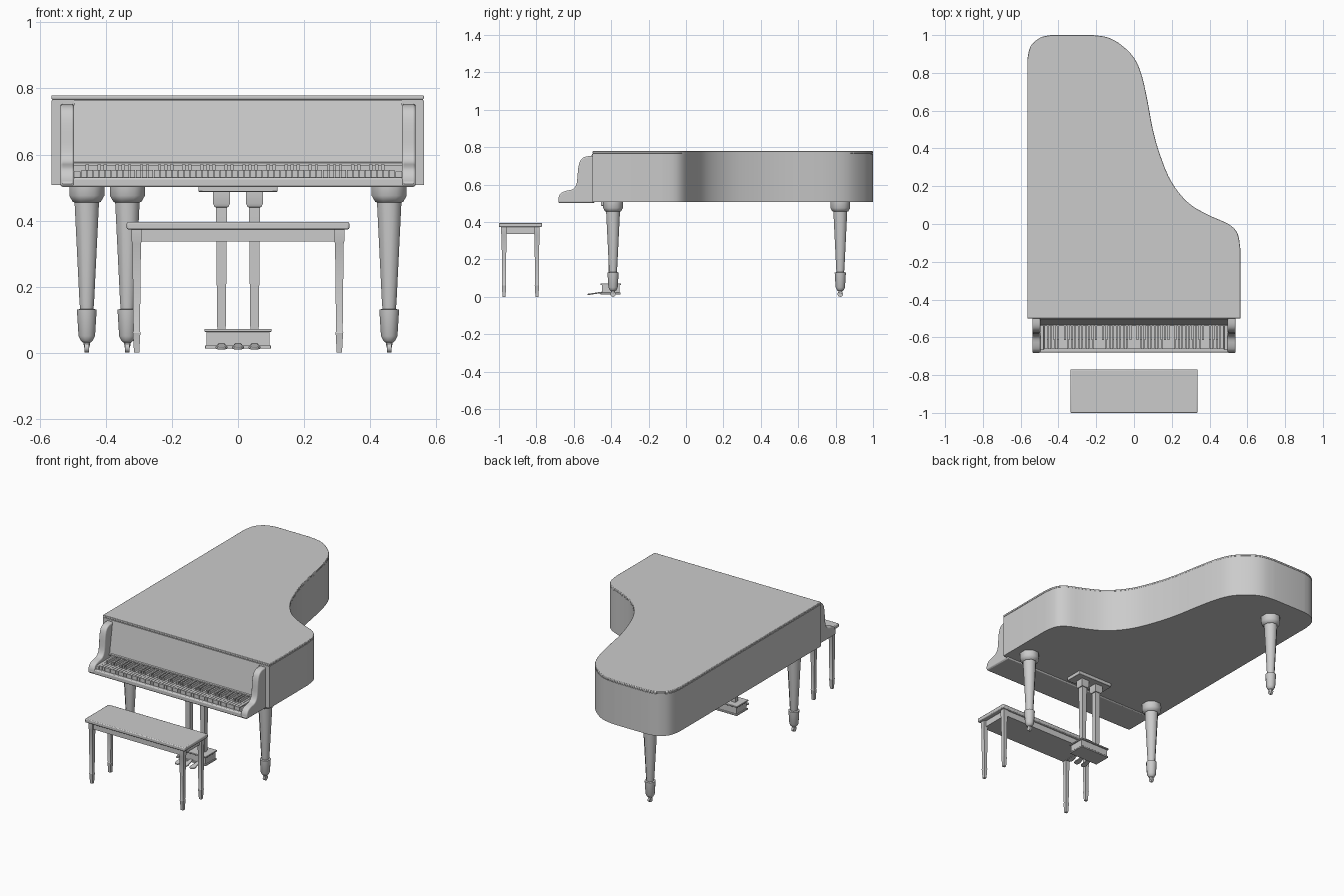
import bpy, bmesh
from math import cos, sin, pi
from mathutils import Matrix, Vector

cube = bpy.data.objects.get("Cube")
if cube:
    bpy.data.objects.remove(cube)

grey = bpy.data.materials.new("plain_grey")
grey.use_nodes = True
grey.diffuse_color = (0.6, 0.6, 0.6, 1)
grey.node_tree.nodes["Principled BSDF"].inputs["Base Color"].default_value = (0.6, 0.6, 0.6, 1)


def finish(name, bm, bevel=0, segments=2, angle=35):
    """Turn a bmesh into a named, shaded object."""
    bmesh.ops.recalc_face_normals(bm, faces=bm.faces)
    mesh = bpy.data.meshes.new(name)
    bm.to_mesh(mesh)
    bm.free()
    obj = bpy.data.objects.new(name, mesh)
    bpy.context.collection.objects.link(obj)
    mesh.materials.append(grey)
    if bevel:
        mod = obj.modifiers.new("soft_edges", "BEVEL")
        mod.width, mod.segments = bevel, segments
        mod.limit_method, mod.angle_limit = "ANGLE", pi / 4
    bpy.ops.object.select_all(action="DESELECT")
    obj.select_set(True)
    bpy.context.view_layer.objects.active = obj
    bpy.ops.object.shade_smooth_by_angle(angle=angle * pi / 180)
    return obj


def add_box(bm, x, y, z):
    lo, hi = Vector((x[0], y[0], z[0])), Vector((x[1], y[1], z[1]))
    place = Matrix.Translation((lo + hi) / 2) @ Matrix.Diagonal((*(hi - lo), 1))
    bmesh.ops.create_cube(bm, size=1, matrix=place)


def box(name, x, y, z, bevel=0):
    bm = bmesh.new()
    add_box(bm, x, y, z)
    return finish(name, bm, bevel)


def prism(name, points, lo, hi, axis="z", bevel=0, segments=2):
    """Extrude an outline: (x, y) along z, or (y, z) along x."""
    bm = bmesh.new()
    rings = []
    for d in (lo, hi):
        rings.append([bm.verts.new((a, b, d) if axis == "z" else (d, a, b)) for a, b in points])
    bm.faces.new(rings[0])
    bm.faces.new(rings[1])
    for i in range(len(points)):
        j = (i + 1) % len(points)
        bm.faces.new((rings[0][i], rings[0][j], rings[1][j], rings[1][i]))
    return finish(name, bm, bevel, segments)


def turned(name, x, y, profile, sides=8):
    """Stack of regular rings from (half width, z) pairs."""
    bm = bmesh.new()
    rings = []
    for half, z in profile:
        r = half / cos(pi / sides)
        rings.append([bm.verts.new((x + r * cos((k + 0.5) * 2 * pi / sides),
                                    y + r * sin((k + 0.5) * 2 * pi / sides), z))
                      for k in range(sides)])
    for a, b in zip(rings, rings[1:]):
        for k in range(sides):
            j = (k + 1) % sides
            bm.faces.new((a[k], a[j], b[j], b[k]))
    bm.faces.new(rings[0])
    bm.faces.new(rings[-1])
    return finish(name, bm, angle=50 if sides > 4 else 30)


def spline(points, steps=4):
    """Smooth curve through the points."""
    out = []
    ext = [points[0]] + points + [points[-1]]
    for p0, p1, p2, p3 in zip(ext, ext[1:], ext[2:], ext[3:]):
        a, b, c, d = (Vector(p) for p in (p0, p1, p2, p3))
        for s in range(steps):
            t = s / steps
            v = 0.5 * (2 * b + (c - a) * t + (2 * a - 5 * b + 4 * c - d) * t ** 2
                       + (3 * b - a - 3 * c + d) * t ** 3)
            out.append(tuple(v))
    return out + [points[-1]]


# Wing-shaped case and lid
bent_side = [(0.563, -0.13), (0.548, -0.05), (0.5, 0.0), (0.4, 0.045), (0.29, 0.11),
             (0.2, 0.22), (0.14, 0.36), (0.1, 0.5), (0.07, 0.66), (0.04, 0.79),
             (0.0, 0.88), (-0.07, 0.95), (-0.14, 0.988), (-0.22, 1.0)]
tail_corner = [(-0.44, 1.0), (-0.5, 0.985), (-0.548, 0.94), (-0.565, 0.87)]
outline = [(-0.565, -0.5), (0.563, -0.5)] + spline(bent_side) + spline(tail_corner)
inner = [(x * 0.995, 0.25 + (y - 0.25) * 0.997) for x, y in outline]
prism("case", outline, 0.508, 0.764)
prism("lid_groove", inner, 0.763, 0.768)
prism("lid", outline, 0.767, 0.779, bevel=0.003)

# Keyboard surround
box("key_bed", (-0.535, 0.535), (-0.68, -0.49), (0.501, 0.53), 0.006)
prism("fallboard", [(-0.49, 0.765), (-0.503, 0.765), (-0.533, 0.577), (-0.54, 0.574),
                    (-0.54, 0.566), (-0.49, 0.566)], -0.497, 0.497, "x")
arm = spline([(-0.49, 0.753), (-0.535, 0.75), (-0.563, 0.732), (-0.576, 0.69),
              (-0.584, 0.61), (-0.603, 0.577), (-0.64, 0.567), (-0.668, 0.555),
              (-0.682, 0.53), (-0.682, 0.503)], 3) + [(-0.49, 0.503)]
for side, s in (("right", -1), ("left", 1)):
    prism(side + "_arm", arm, *sorted((s * 0.496, s * 0.538)), "x", bevel=0.01, segments=3)
    box(side + "_key_block", sorted((s * 0.477, s * 0.498)), (-0.665, -0.49), (0.52, 0.55), 0.003)

# Keys: 52 long, 36 short
pitch = 0.95 / 52
long_keys, short_keys = bmesh.new(), bmesh.new()
for i in range(52):
    x = -0.475 + i * pitch
    add_box(long_keys, (x + 0.001, x + pitch - 0.001), (-0.662, -0.5), (0.525, 0.553))
    if i < 51 and i % 7 in (0, 2, 3, 5, 6):
        edge = x + pitch
        add_box(short_keys, (edge - 0.005, edge + 0.005), (-0.615, -0.5), (0.55, 0.57))
finish("long_keys", long_keys)
finish("short_keys", short_keys)

# Three legs with collars and casters
leg = [(0.036, 0.13), (0.02, 0.131), (0.022, 0.15), (0.037, 0.455), (0.042, 0.456),
       (0.053, 0.475), (0.053, 0.51)]
collar = [(0.011, 0.03), (0.018, 0.036), (0.025, 0.05), (0.03, 0.13), (0.021, 0.132)]
for name, x, y in (("front_right", -0.458, -0.39), ("front_left", 0.458, -0.39),
                   ("rear", -0.335, 0.825)):
    turned(name + "_leg", x, y, leg[1:])
    turned(name + "_leg_collar", x, y, collar, 12)
    turned(name + "_caster_stem", x, y, [(0.008, 0.015), (0.011, 0.035)], 10)
    wheel = bmesh.new()
    bmesh.ops.create_cone(wheel, cap_ends=True, segments=16, radius1=0.015, radius2=0.015,
                          depth=0.014,
                          matrix=Matrix.Translation((x, y, 0.015)) @ Matrix.Rotation(pi / 2, 4, "Y"))
    finish(name + "_caster_wheel", wheel)

# Pedal lyre
box("lyre_top_plate", (-0.12, 0.12), (-0.455, -0.345), (0.487, 0.51), 0.003)
for side, x in (("right", -0.05), ("left", 0.05)):
    turned(side + "_lyre_post", x, -0.4,
           [(0.012, 0.065), (0.013, 0.08), (0.017, 0.44), (0.021, 0.441), (0.026, 0.452),
            (0.026, 0.49)], 4)
box("pedal_box", (-0.095, 0.095), (-0.45, -0.355), (0.015, 0.066))
box("pedal_box_top", (-0.102, 0.102), (-0.458, -0.347), (0.063, 0.072), 0.002)
box("pedal_box_base", (-0.1, 0.1), (-0.456, -0.349), (0.012, 0.022), 0.002)
for name, x in (("right", -0.05), ("middle", 0), ("left", 0.05)):
    toe = [(x + 0.018 * cos(a), -0.508 + 0.018 * sin(a))
           for a in (pi + k * pi / 8 for k in range(9))]
    pedal = prism(name + "_pedal", toe + [(x + 0.008, -0.44), (x - 0.008, -0.44)],
                  0.022, 0.029, bevel=0.002)
    for v in pedal.data.vertices:  # toes dip towards the floor
        v.co.z += 0.15 * (v.co.y + 0.44)

# Bench
box("bench_seat", (-0.337, 0.337), (-1.0, -0.77), (0.373, 0.396), 0.005)
box("bench_apron", (-0.308, 0.308), (-0.983, -0.787), (0.336, 0.374))
foot_profile = [(0.008, 0), (0.011, 0.055), (0.012, 0.06), (0.01, 0.065), (0.013, 0.33),
                (0.015, 0.337), (0.015, 0.375)]
for fb, y in (("front", -0.973), ("back", -0.797)):
    for side, x in (("right", -0.307), ("left", 0.307)):
        turned(f"bench_{fb}_{side}_leg", x, y, foot_profile, 4)
